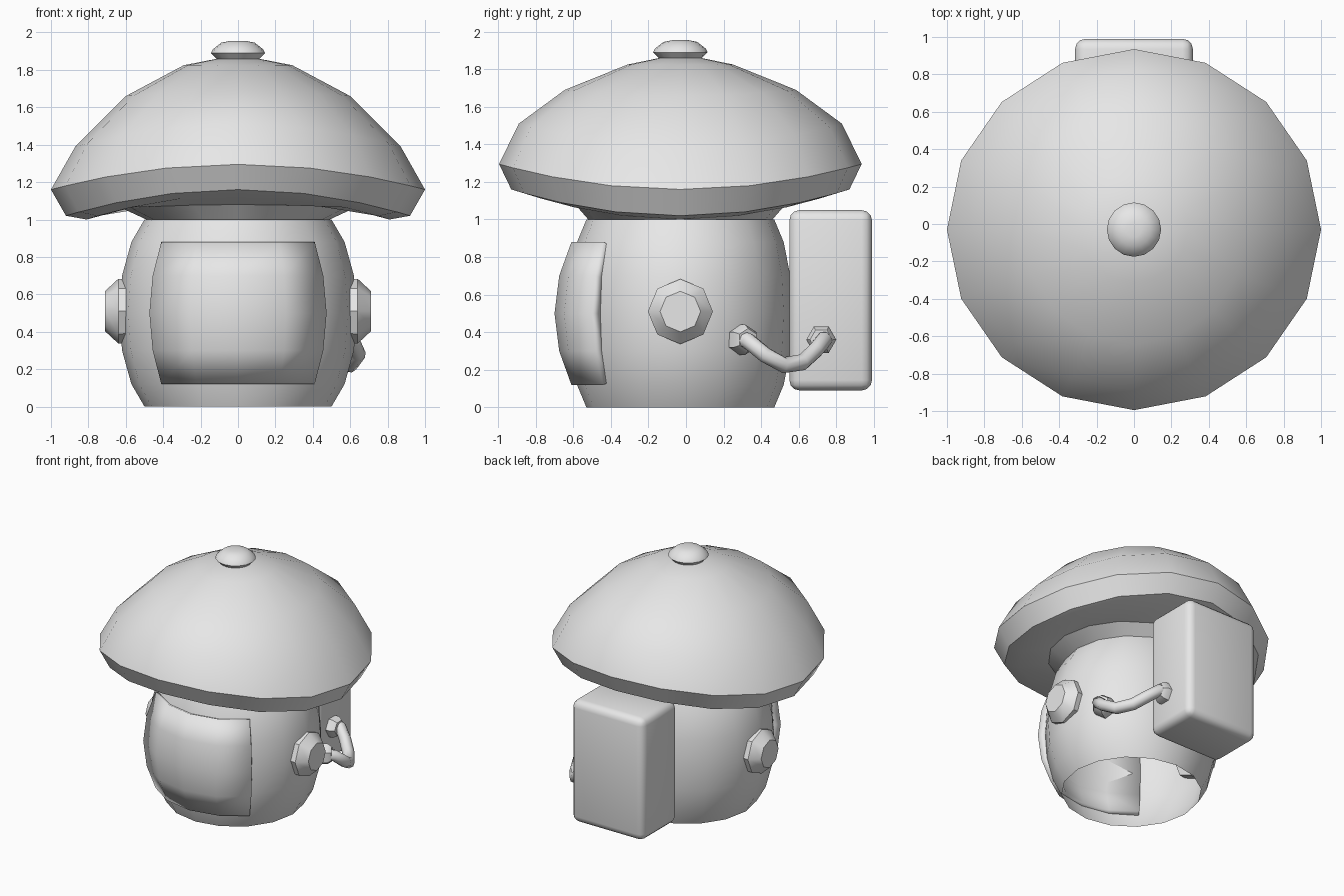
import bpy, bmesh, math
from mathutils import Vector

if "Cube" in bpy.data.objects:
    bpy.data.objects.remove(bpy.data.objects["Cube"])

CY = -0.03  # y of the main vertical axis
grey = bpy.data.materials.new("plain_grey")
grey.diffuse_color = (0.8, 0.8, 0.8, 1)
grey.use_nodes = True
grey.node_tree.nodes["Principled BSDF"].inputs["Base Color"].default_value = grey.diffuse_color


def finish(name, bm, normals=True):
    if normals:
        bmesh.ops.recalc_face_normals(bm, faces=bm.faces)
    me = bpy.data.meshes.new(name)
    bm.to_mesh(me)
    bm.free()
    ob = bpy.data.objects.new(name, me)
    bpy.context.collection.objects.link(ob)
    me.materials.append(grey)
    return ob


def lathe(name, rings, n=16, cap_bottom=False, cap_top=False):
    """Rings are (radius_x, z_at_x, radius_y, z_at_y), listed bottom to top."""
    bm = bmesh.new()
    loops = []
    for rx, zx, ry, zy in rings:
        loop = []
        for i in range(n):
            c, s = math.cos(2 * math.pi * i / n), math.sin(2 * math.pi * i / n)
            loop.append(bm.verts.new((rx * c, CY + ry * s, zx + (zy - zx) * s * s)))
        loops.append(loop)
    for a, b in zip(loops, loops[1:]):
        for i in range(n):
            j = (i + 1) % n
            bm.faces.new((a[i], a[j], b[j], b[i]))
    if cap_bottom:
        bm.faces.new(loops[0][::-1])
    if cap_top:
        bm.faces.new(loops[-1])
    return finish(name, bm)


def stud(name, origin, axis, rings, n, spin=0.0):
    """Faceted fitting: rings of (radius, distance along axis)."""
    axis = Vector(axis).normalized()
    up = Vector((0, 0, 1))
    side = up.cross(axis)
    bm = bmesh.new()
    loops = []
    for r, d in rings:
        loops.append([bm.verts.new(Vector(origin) + axis * d
                     + side * r * math.cos(spin + 2 * math.pi * i / n)
                     + up * r * math.sin(spin + 2 * math.pi * i / n)) for i in range(n)])
    for a, b in zip(loops, loops[1:]):
        for i in range(n):
            j = (i + 1) % n
            bm.faces.new((a[i], a[j], b[j], b[i]))
    bm.faces.new(loops[0][::-1])
    bm.faces.new(loops[-1])
    return finish(name, bm)


# Rounded head, open underneath
lathe("head", [(rx, z, ry, z) for rx, ry, z in (
    (.50, .50, 0), (.57, .55, .12), (.62, .585, .30), (.635, .595, .50),
    (.62, .585, .70), (.57, .55, .88), (.50, .50, 1.0))])

# Wide hat with a saddle-shaped brim
lathe("mushroom_cap", [
    (.49, 1.0, .49, 1.0), (.62, 1.06, .56, 1.08), (.81, 1.0, .80, 1.13),
    (.92, 1.02, .90, 1.16), (1.0, 1.16, .965, 1.295), (.87, 1.39, .86, 1.51),
    (.60, 1.66, .615, 1.69), (.29, 1.825, .28, 1.825), (.11, 1.86, .11, 1.86)],
    cap_top=True)

# Button on the crown
lathe("cap_button", [(r, z, r, z) for r, z in (
    (.11, 1.855), (.145, 1.89), (.135, 1.91), (.09, 1.945), (.04, 1.955))],
    cap_bottom=True, cap_top=True)

# Curved face plate covering a quarter of the head
bm = bmesh.new()
rows = []
for r, z in ((.58, .12), (.645, .30), (.67, .50), (.645, .70), (.58, .88)):
    rows.append([bm.verts.new((r * math.sin(a), CY - r * math.cos(a), z))
                 for a in [math.radians(-45 + 22.5 * i) for i in range(5)]])
for a, b in zip(rows, rows[1:]):
    for i in range(4):
        bm.faces.new((a[i], a[i + 1], b[i + 1], b[i]))
visor = finish("visor", bm, normals=False)
mod = visor.modifiers.new("thickness", 'SOLIDIFY')
mod.thickness = .06
mod.offset = -1

# Octagonal ear pieces
for name, s in (("right_ear_piece", 1), ("left_ear_piece", -1)):
    stud(name, (0, CY, .51), (s, 0, 0), [(.165, .55), (.173, .64), (.108, .71)], 8)

# Backpack with rounded edges
bm = bmesh.new()
bmesh.ops.create_cube(bm, size=1)
for v in bm.verts:
    v.co = Vector((v.co.x * .63, .77 + v.co.y * .44, .57 + v.co.z * .96))
bmesh.ops.bevel(bm, geom=bm.edges[:], offset=.055, segments=3, profile=.5, affect='EDGES')
finish("backpack", bm)

# Hose fittings on the head and the pack
stud("head_hose_fitting", (.50, .28, .36), (.85, .5, 0),
     [(.08, 0), (.08, .07), (.06, .10)], 6, math.pi / 6)
stud("pack_hose_fitting", (.30, .72, .36), (1, 0, 0),
     [(.08, 0), (.08, .05), (.06, .08)], 6)

# Sagging hose
cu = bpy.data.curves.new("hose", 'CURVE')
cu.dimensions = '3D'
cu.bevel_depth = .044
cu.bevel_resolution = 2
path = [(.53, .29, .36), (.61, .33, .355), (.64, .42, .28), (.60, .52, .225),
        (.53, .62, .24), (.45, .69, .305), (.38, .735, .36), (.31, .735, .37)]
sp = cu.splines.new('POLY')
sp.points.add(len(path) - 1)
for p, co in zip(sp.points, path):
    p.co = (*co, 1)
hose = bpy.data.objects.new("hose", cu)
bpy.context.collection.objects.link(hose)
cu.materials.append(grey)

# Smooth shading with crisp edges
bpy.ops.object.select_all(action='DESELECT')
for ob in bpy.context.scene.objects:
    if ob.type == 'MESH':
        ob.select_set(True)
        bpy.context.view_layer.objects.active = ob
bpy.ops.object.shade_smooth_by_angle(angle=math.radians(35))
